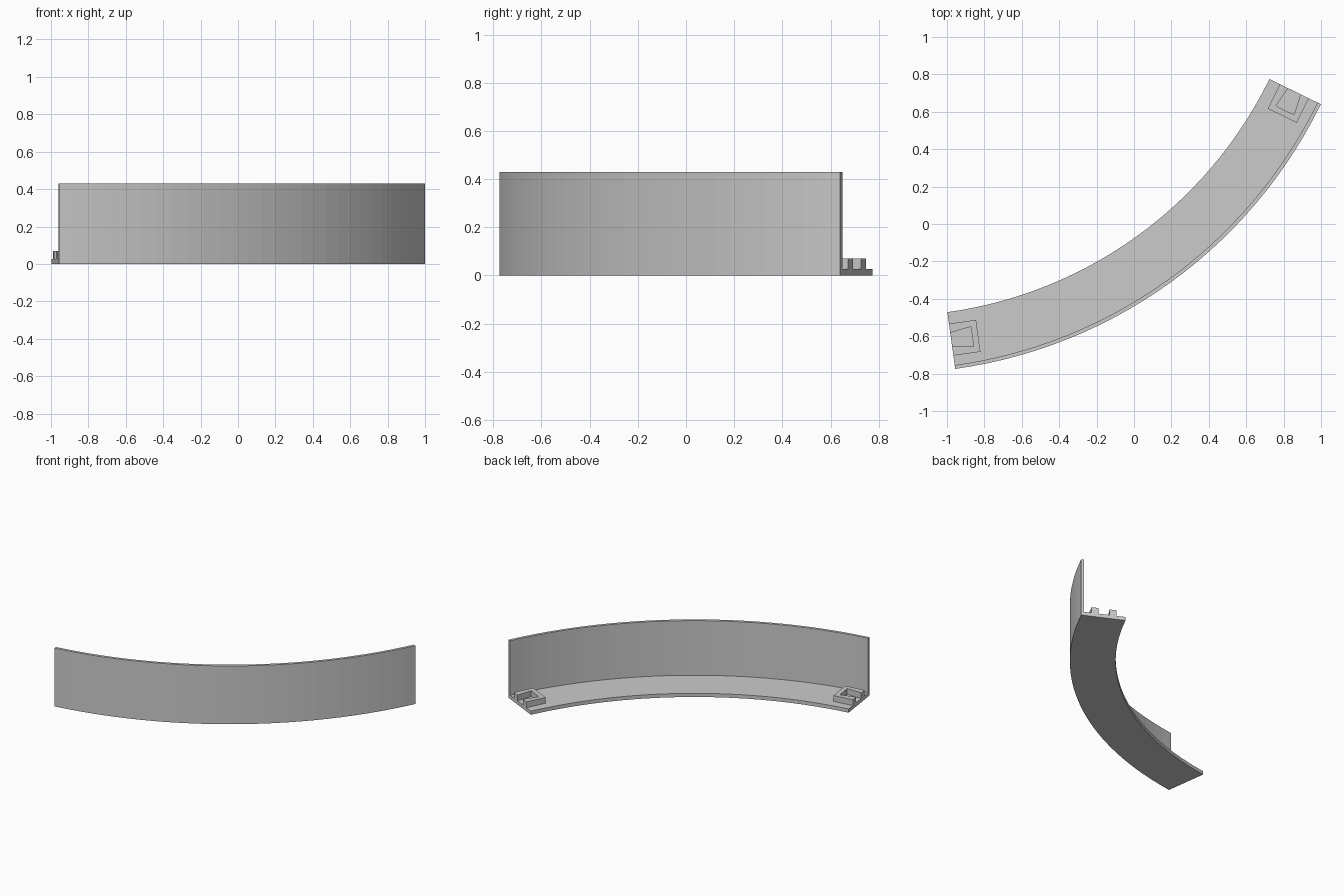
import bpy, bmesh
from math import cos, sin, radians
from mathutils import Vector

cube = bpy.data.objects.get("Cube")
if cube:
    bpy.data.objects.remove(cube)

# Arc layout
CENTRE = Vector((-1.309, 1.771, 0))
R_IN, R_WALL, R_OUT = 2.264, 2.55, 2.57
START, END, STEPS = radians(-82.1), radians(-26.1), 28
FLOOR, CLIP_TOP, WALL_TOP = 0.027, 0.07, 0.43

grey = bpy.data.materials.new("plain grey")
grey.use_nodes = True
grey.diffuse_color = (0.6, 0.6, 0.6, 1)
grey.node_tree.nodes["Principled BSDF"].inputs["Base Color"].default_value = grey.diffuse_color


def radial(angle):
    return Vector((cos(angle), sin(angle), 0))


def loft(name, rings):
    """Join equal closed rings into a capped solid."""
    bm = bmesh.new()
    loops = [[bm.verts.new(p) for p in ring] for ring in rings]
    n = len(loops[0])
    for a, b in zip(loops, loops[1:]):
        for i in range(n):
            j = (i + 1) % n
            bm.faces.new((a[i], a[j], b[j], b[i]))
    bm.faces.new(loops[0])
    bm.faces.new(loops[-1][::-1])
    bmesh.ops.recalc_face_normals(bm, faces=bm.faces)
    mesh = bpy.data.meshes.new(name)
    bm.to_mesh(mesh)
    bm.free()
    mesh.materials.append(grey)
    obj = bpy.data.objects.new(name, mesh)
    bpy.context.collection.objects.link(obj)
    return obj


# Floor ledge and tall outer wall: one L profile swept along the arc
profile = [(R_IN, 0), (R_OUT, 0), (R_OUT, WALL_TOP),
           (R_WALL, WALL_TOP), (R_WALL, FLOOR), (R_IN, FLOOR)]
rings = []
for k in range(STEPS + 1):
    u = radial(START + (END - START) * k / STEPS)
    rings.append([CENTRE + u * r + Vector((0, 0, z)) for r, z in profile])
loft("curved_wall_and_floor", rings)

# Connector sockets: U blocks with a dovetail slot open at each end
MID, HALF, DEPTH = 2.412, 0.086, 0.146
MOUTH, BACK, SLOT = 0.037, 0.054, 0.114
arm = [(HALF, 0), (HALF, DEPTH), (-HALF, DEPTH), (-HALF, 0),
       (-MOUTH, 0), (-BACK, SLOT), (BACK, SLOT), (MOUTH, 0)]
for name, angle, side in (("right_socket", START, 1), ("left_socket", END, -1)):
    u = radial(angle)
    inward = Vector((-u.y, u.x, 0)) * side
    loft(name, [[CENTRE + u * (MID + r) + inward * t + Vector((0, 0, z)) for r, t in arm]
                for z in (FLOOR, CLIP_TOP)])
